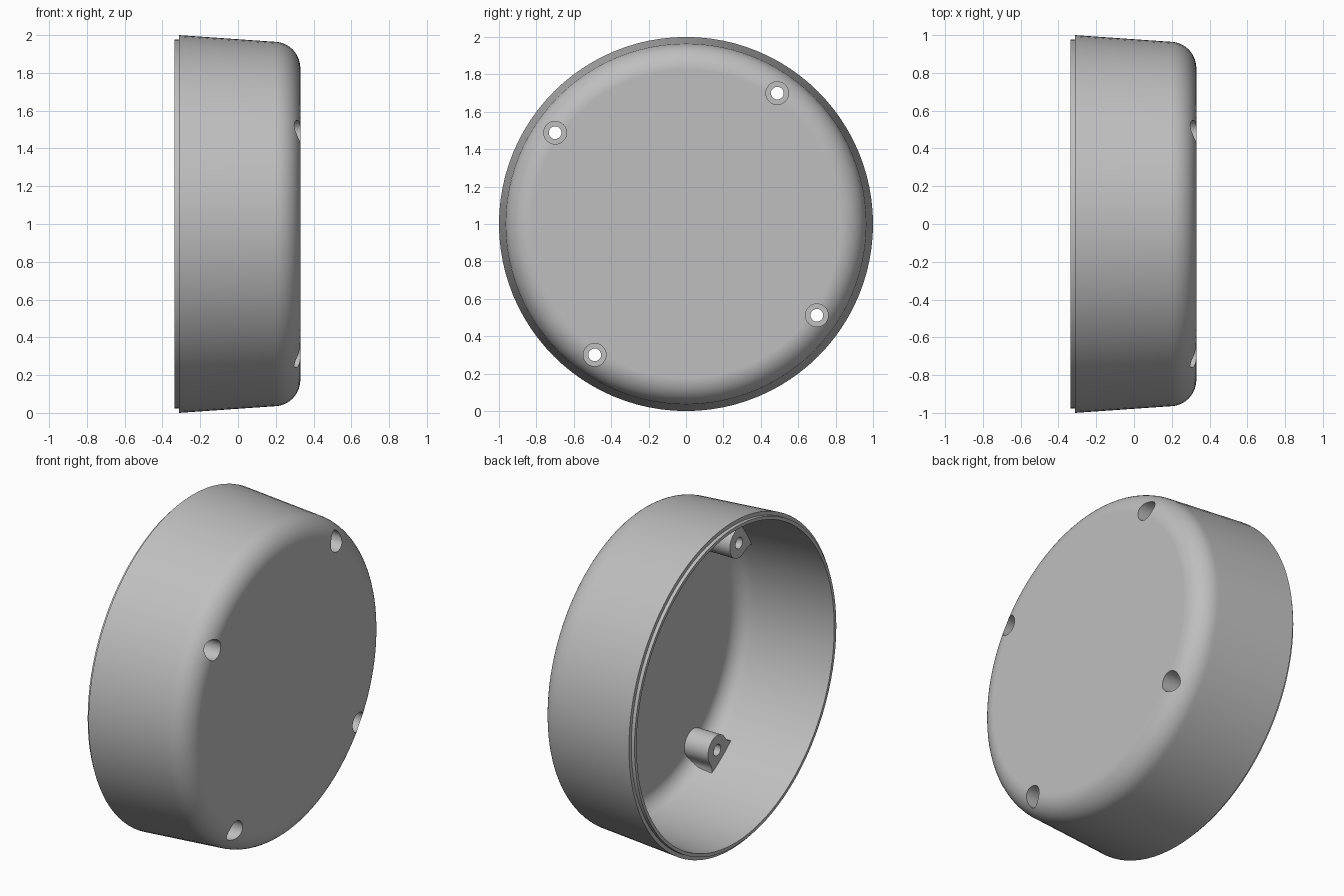
import bpy, bmesh, math
from mathutils import Vector

cube = bpy.data.objects.get("Cube")
if cube:
    bpy.data.objects.remove(cube, do_unlink=True)

SEGMENTS = 96
AXIS_Z = 1.0


def make_object(name, bm):
    bmesh.ops.recalc_face_normals(bm, faces=bm.faces[:])
    mesh = bpy.data.meshes.new(name)
    bm.to_mesh(mesh)
    bm.free()
    obj = bpy.data.objects.new(name, mesh)
    bpy.context.collection.objects.link(obj)
    return obj


def lathe(name, profile):
    """Turn (x, radius) points about the housing axis and cap both ends."""
    bm = bmesh.new()
    verts = [bm.verts.new((x, 0, AXIS_Z + r)) for x, r in profile]
    edges = [bm.edges.new(pair) for pair in zip(verts, verts[1:])]
    bmesh.ops.spin(bm, geom=verts + edges, cent=(0, 0, AXIS_Z), axis=(1, 0, 0),
                   angle=math.tau, steps=SEGMENTS)
    bmesh.ops.remove_doubles(bm, verts=bm.verts[:], dist=0.0001)
    bmesh.ops.holes_fill(bm, edges=[e for e in bm.edges if e.is_boundary], sides=0)
    return make_object(name, bm)


def prism(name, outline, x0, x1):
    """Extrude a (y, z) outline along x."""
    bm = bmesh.new()
    face = bm.faces.new([bm.verts.new((x0, y, z)) for y, z in outline])
    grown = bmesh.ops.extrude_face_region(bm, geom=[face])["geom"]
    bmesh.ops.translate(bm, vec=(x1 - x0, 0, 0),
                        verts=[v for v in grown if isinstance(v, bmesh.types.BMVert)])
    return make_object(name, bm)


def circle(cy, cz, radius, count=32):
    return [(cy + radius * math.cos(math.tau * i / count),
             cz + radius * math.sin(math.tau * i / count)) for i in range(count)]


def fillet(cx, cr, radius, count=14):
    """Quarter round from the side wall to the flat end."""
    return [(cx + radius * math.sin(math.pi / 2 * i / count),
             cr + radius * math.cos(math.pi / 2 * i / count)) for i in range(count + 1)]


def subtract(target, cutter):
    mod = target.modifiers.new("cut", "BOOLEAN")
    mod.operation = "DIFFERENCE"
    mod.solver = "EXACT"
    mod.object = cutter
    bpy.context.view_layer.objects.active = target
    bpy.ops.object.modifier_apply(modifier=mod.name)
    bpy.data.objects.remove(cutter, do_unlink=True)


# Tapered outer body with a stepped lip, and the hollow inside it
housing = lathe("round_housing", [(-0.335, 0.977), (-0.313, 0.977), (-0.313, 1.0)]
                + fillet(0.19, 0.825, 0.14))
cavity = lathe("cavity", [(-0.4, 0.96), (-0.335, 0.957)] + fillet(0.19, 0.826, 0.1))

# Screw boss outline: round nose, flaring out to meet the wall
nose = [(0.09 * math.cos(a), 0.09 * math.sin(a))
        for a in (math.pi * (1 + i / 20) for i in range(21))]
flare = [(0.091, 0.025), (0.096, 0.045), (0.108, 0.065), (0.132, 0.083), (0.132, 0.15)]
boss_outline = nose + flare + [(-t, r) for t, r in reversed(flare)]

# Four bosses, left standing inside the cavity
centres = []
for quarter in range(4):
    angle = math.radians(55.1 + 90 * quarter)
    out = Vector((math.cos(angle), math.sin(angle)))
    side = Vector((out.y, -out.x))
    centre = Vector((0, AXIS_Z)) + out * 0.853
    centres.append(centre)
    points = [centre + side * t + out * r for t, r in boss_outline]
    subtract(cavity, prism("boss", points, 0.13, 0.4))
subtract(housing, cavity)

# Screw holes with a wide counterbore from the closed end
for y, z in centres:
    subtract(housing, prism("counterbore", circle(y, z, 0.061), 0.17, 0.5))
    subtract(housing, prism("screw_hole", circle(y, z, 0.034), 0.05, 0.3))

# Plain grey finish
grey = bpy.data.materials.new("plain_grey")
grey.use_nodes = True
colour = (0.52, 0.52, 0.52, 1)
grey.diffuse_color = colour
grey.node_tree.nodes["Principled BSDF"].inputs["Base Color"].default_value = colour
housing.data.materials.clear()
housing.data.materials.append(grey)
for poly in housing.data.polygons:
    poly.material_index = 0

bpy.ops.object.select_all(action="DESELECT")
housing.select_set(True)
bpy.context.view_layer.objects.active = housing
bpy.ops.object.shade_smooth_by_angle(angle=math.radians(30))
weighted = housing.modifiers.new("even_shading", "WEIGHTED_NORMAL")
weighted.keep_sharp = True
